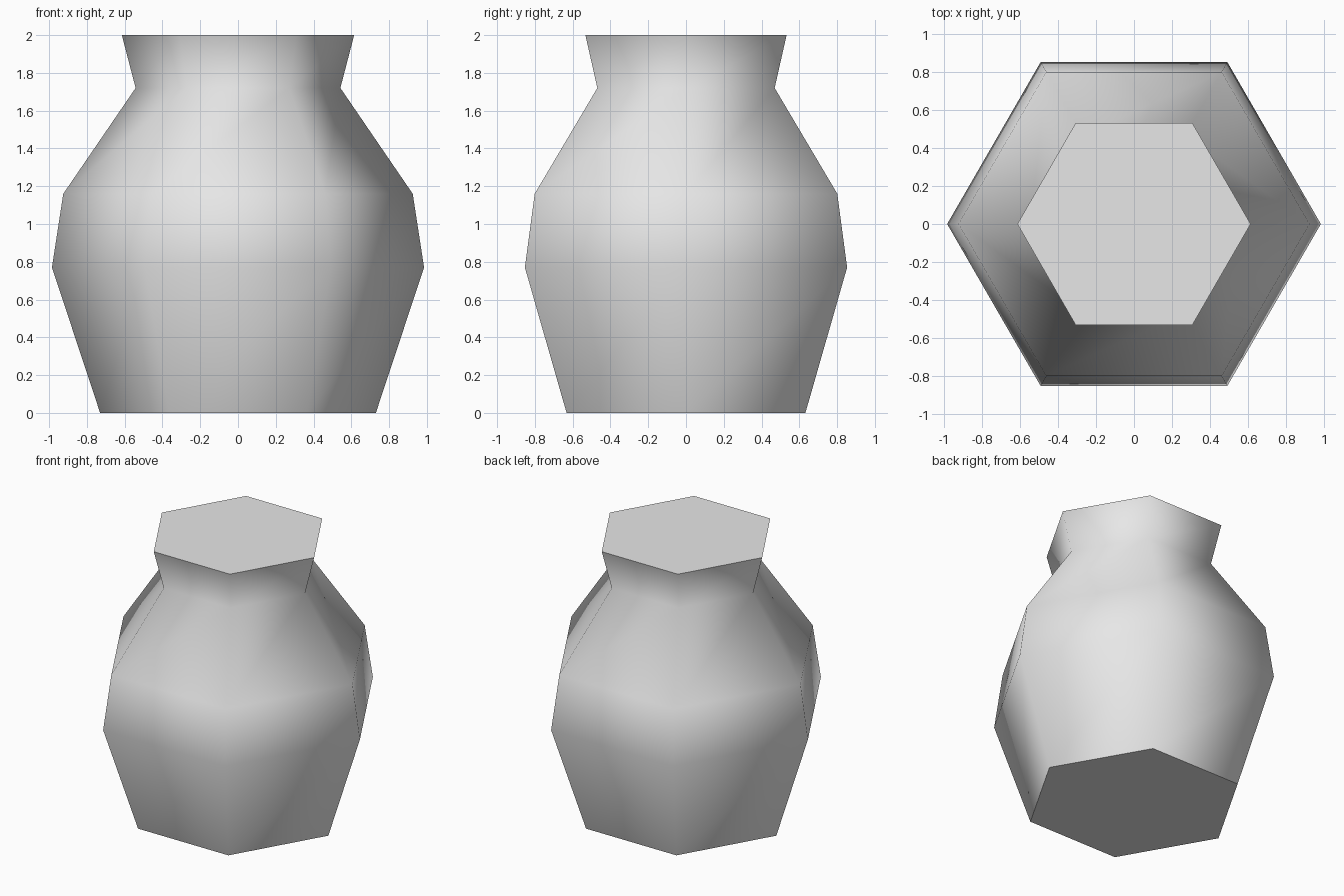
import bpy
import bmesh
from math import cos, sin, tau

cube = bpy.data.objects.get("Cube")
if cube:
    bpy.data.objects.remove(cube)

SIDES = 6
# Radius and height of each ring, from foot to rim
PROFILE = [(0.73, 0), (0.985, 0.77), (0.925, 1.16), (0.542, 1.72), (0.615, 2)]

# Plain grey clay
clay = bpy.data.materials.new("grey_clay")
clay.use_nodes = True
colour = (0.8, 0.8, 0.8, 1)
clay.diffuse_color = colour
clay.node_tree.nodes["Principled BSDF"].inputs["Base Color"].default_value = colour

# Six-sided vase body
bm = bmesh.new()
rings = [
    [bm.verts.new((r * cos(tau * i / SIDES), r * sin(tau * i / SIDES), z)) for i in range(SIDES)]
    for r, z in PROFILE
]
for low, high in zip(rings, rings[1:]):
    for i in range(SIDES):
        j = (i + 1) % SIDES
        wall = bm.faces.new((low[i], low[j], high[j], high[i]))
        wall.smooth = True

# Flat base and lid, with crisp rims
for cap in (bm.faces.new(rings[0][::-1]), bm.faces.new(rings[-1])):
    for edge in cap.edges:
        edge.smooth = False

mesh = bpy.data.meshes.new("vase")
bm.to_mesh(mesh)
bm.free()
mesh.materials.append(clay)
vase = bpy.data.objects.new("vase", mesh)
bpy.context.collection.objects.link(vase)
